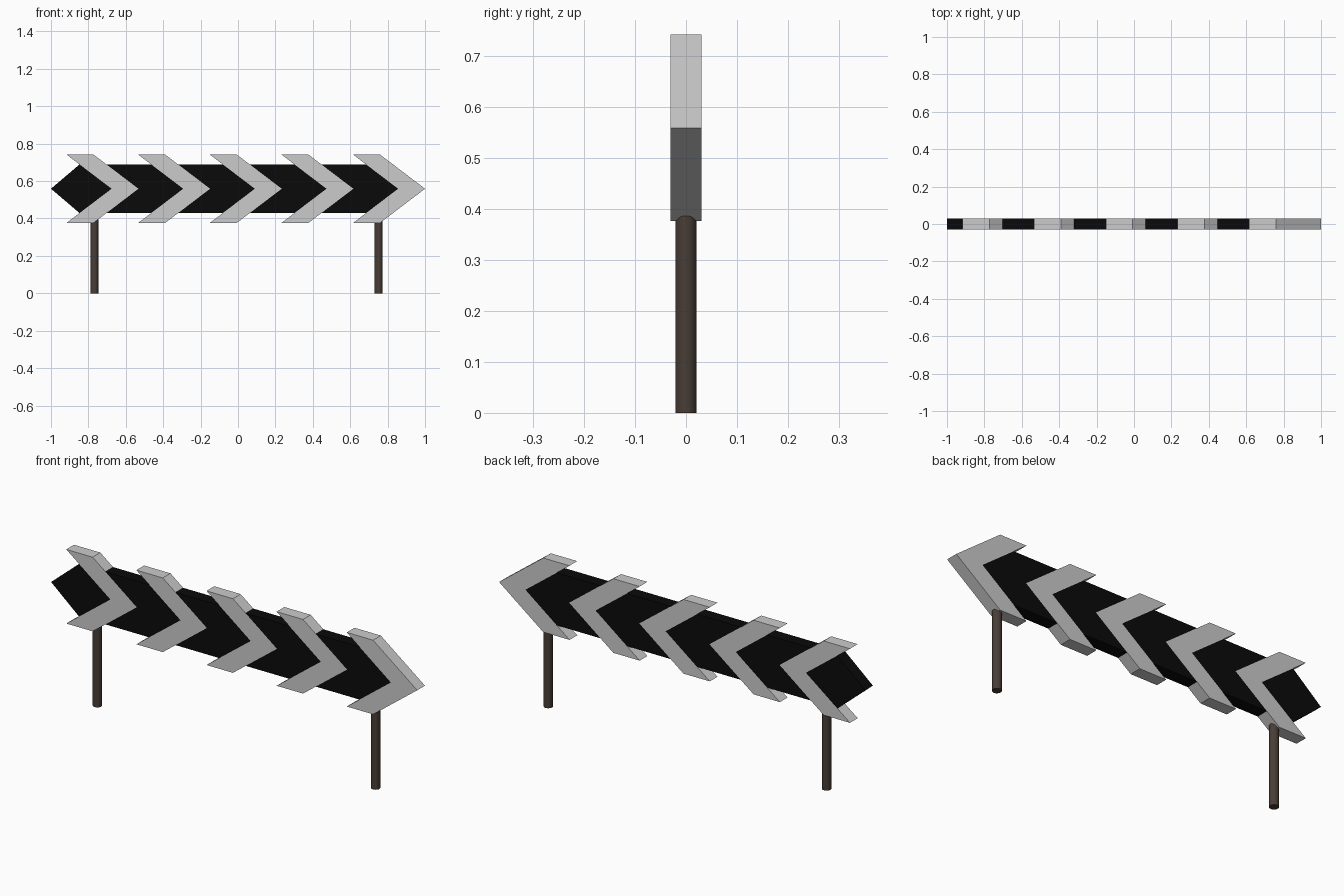
import bpy, bmesh

if "Cube" in bpy.data.objects:
    bpy.data.objects.remove(bpy.data.objects["Cube"])

ZC, HALF_H, BOARD_H = 0.559, 0.183, 0.13   # centre height, chevron and board half heights
DEPTH = 0.03                               # half thickness
COUNT, PITCH = 5, 0.383
RUN, WIDTH = 0.241, 0.144                  # chevron slant and band width
LEFT = 1 - PITCH * (COUNT - 1) - RUN - WIDTH


def material(name, rgb):
    m = bpy.data.materials.new(name)
    m.diffuse_color = (*rgb, 1)
    m.use_nodes = True
    m.node_tree.nodes["Principled BSDF"].inputs["Base Color"].default_value = m.diffuse_color
    return m


black = material("black_paint", (0.003, 0.003, 0.003))
brown = material("dark_brown", (0.065, 0.047, 0.036))


def plate(name, outline, mat=None):
    """Extrude an (x, z) outline, z relative to the board centre, through the thickness."""
    bm = bmesh.new()
    face = bm.faces.new([bm.verts.new((x, -DEPTH, ZC + z)) for x, z in outline])
    out = bmesh.ops.extrude_face_region(bm, geom=[face])
    moved = [v for v in out["geom"] if isinstance(v, bmesh.types.BMVert)]
    bmesh.ops.translate(bm, verts=moved, vec=(0, 2 * DEPTH, 0))
    bmesh.ops.recalc_face_normals(bm, faces=bm.faces)
    mesh = bpy.data.meshes.new(name)
    bm.to_mesh(mesh)
    bm.free()
    if mat:
        mesh.materials.append(mat)
    ob = bpy.data.objects.new(name, mesh)
    bpy.context.collection.objects.link(ob)
    return ob


def slant(x, z):
    """x on a chevron edge starting at x, at height z."""
    return x + RUN * (1 - abs(z) / HALF_H)


for i in range(COUNT):
    x = LEFT + i * PITCH
    # grey chevron
    plate(f"chevron_{i + 1}", [
        (x, HALF_H), (x + RUN, 0), (x, -HALF_H),
        (x + WIDTH, -HALF_H), (x + WIDTH + RUN, 0), (x + WIDTH, HALF_H)])
    # black board segment in front of its notch
    right = slant(x, BOARD_H)
    if i == 0:
        outline = [(-1, 0), (right, -BOARD_H), (x + RUN, 0), (right, BOARD_H)]
    else:
        px = x - PITCH + WIDTH
        left = slant(px, BOARD_H)
        outline = [(px + RUN, 0), (left, -BOARD_H), (right, -BOARD_H),
                   (x + RUN, 0), (right, BOARD_H), (left, BOARD_H)]
    plate(f"board_segment_{i + 1}", outline, black)

# support posts, sunk into the end chevrons
for side, x in (("left", -0.768), ("right", 0.752)):
    bpy.ops.mesh.primitive_cylinder_add(vertices=24, radius=0.021, depth=0.41,
                                        location=(x, 0, 0.205))
    post = bpy.context.object
    post.name = f"{side}_post"
    post.data.materials.append(brown)
    bpy.ops.object.shade_smooth_by_angle()
